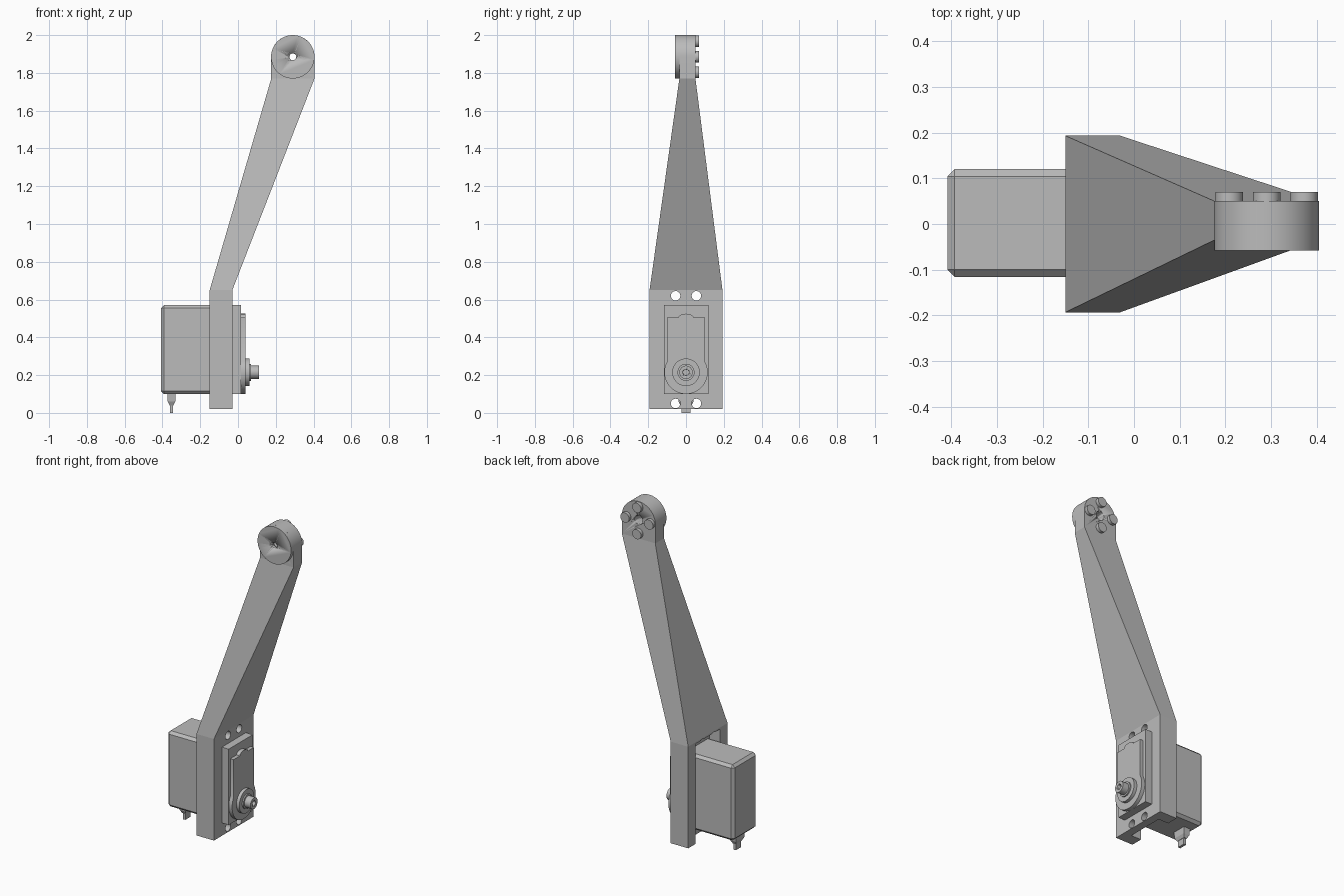
import bpy, bmesh
from math import pi, sin, cos, asin
from mathutils import Matrix, Vector

default = bpy.data.objects.get("Cube")
if default:
    bpy.data.objects.remove(default)

grey = bpy.data.materials.new("plain grey")
grey.use_nodes = True
COLOUR = (0.5, 0.5, 0.5, 1)
grey.diffuse_color = COLOUR
grey.node_tree.nodes["Principled BSDF"].inputs["Base Color"].default_value = COLOUR


def finish(name, bm, smooth=True):
    bmesh.ops.recalc_face_normals(bm, faces=bm.faces)
    mesh = bpy.data.meshes.new(name)
    bm.to_mesh(mesh)
    bm.free()
    mesh.materials.append(grey)
    ob = bpy.data.objects.new(name, mesh)
    bpy.context.collection.objects.link(ob)
    bpy.ops.object.select_all(action='DESELECT')
    ob.select_set(True)
    bpy.context.view_layer.objects.active = ob
    if smooth:
        bpy.ops.object.shade_smooth_by_angle(angle=0.5)
    return ob


def box(name, lo, hi, bevel=0):
    lo, hi = Vector(lo), Vector(hi)
    bm = bmesh.new()
    bmesh.ops.create_cube(bm, size=1, matrix=Matrix.Translation((lo + hi) / 2)
                          @ Matrix.Diagonal((*(hi - lo), 1)))
    if bevel:
        bmesh.ops.bevel(bm, geom=bm.edges[:], offset=bevel, segments=1, affect='EDGES')
    return finish(name, bm, False)


def rod(name, axis, start, end, radius, a, b):
    """Cylinder along X (a, b = y, z) or along Y (a, b = x, z)."""
    mid = (start + end) / 2
    place = (mid, a, b) if axis == 'X' else (a, mid, b)
    turn = Matrix.Rotation(pi / 2, 4, 'Y' if axis == 'X' else 'X')
    bm = bmesh.new()
    bmesh.ops.create_cone(bm, cap_ends=True, segments=48, radius1=radius, radius2=radius,
                          depth=end - start, matrix=Matrix.Translation(place) @ turn)
    return finish(name, bm)


def loft(name, rings):
    """Rectangular sections (x0, x1, y0, y1, z) joined into a solid."""
    bm = bmesh.new()
    loops = [[bm.verts.new(p) for p in ((x0, y0, z), (x1, y0, z), (x1, y1, z), (x0, y1, z))]
             for x0, x1, y0, y1, z in rings]
    for low, high in zip(loops, loops[1:]):
        for i in range(4):
            j = (i + 1) % 4
            bm.faces.new((low[i], low[j], high[j], high[i]))
    bm.faces.new(loops[0])
    bm.faces.new(loops[-1])
    return finish(name, bm, False)


def extrude(name, points, step):
    bm = bmesh.new()
    face = bm.faces.new([bm.verts.new(p) for p in points])
    made = bmesh.ops.extrude_face_region(bm, geom=[face], use_keep_orig=True)["geom"]
    bmesh.ops.translate(bm, verts=[v for v in made if isinstance(v, bmesh.types.BMVert)], vec=step)
    return finish(name, bm)


def cut(target, cutters):
    for cutter in cutters:
        cutter.hide_render = True
        mod = target.modifiers.new("cut", 'BOOLEAN')
        mod.operation, mod.solver, mod.object = 'DIFFERENCE', 'EXACT', cutter
        bpy.context.view_layer.objects.active = target
        bpy.ops.object.modifier_apply(modifier=mod.name)
        bpy.data.objects.remove(cutter)


# Arm: upright bracket that tapers up to a narrow neck
NECK_Y0, NECK_Y1, NECK_Z = -0.035, 0.05, 1.77
arm = loft("arm", [(-0.15, -0.03, -0.193, 0.193, 0.02), (-0.15, -0.03, -0.193, 0.193, 0.65),
                   (0.176, 0.405, NECK_Y0, NECK_Y1, NECK_Z)])
recess = box("recess_cutter", (-0.2, -0.118, -0.1), (-0.08, 0.12, 0.64))
holes = [rod("hole_cutter", 'X', -0.3, 0.1, 0.025, y, z)
         for y in (-0.055, 0.055) for z in (0.05, 0.62)]
cut(arm, [recess] + holes)

# Rounded arm head
HX, HZ, HR = 0.29, 1.885, 0.115
outline = [(HX - HR, NECK_Y0, NECK_Z), (HX + HR, NECK_Y0, NECK_Z)]
outline += [(HX + HR * cos(pi * i / 32), NECK_Y0, HZ + HR * sin(pi * i / 32)) for i in range(33)]
head = extrude("arm_head", outline, (0, NECK_Y1 - NECK_Y0, 0))
cut(head, [rod("hole_cutter", 'Y', -0.2, 0.2, 0.028, HX, HZ)])

# Round horn on the front of the head
disc = rod("horn_disc", 'Y', -0.058, NECK_Y0, HR, HX, HZ)
cut(disc, [rod("hole_cutter", 'Y', -0.2, 0.2, 0.018, HX, HZ)])

# Four bolts on the back of the head
for i in range(4):
    angle = i * pi / 2
    rod("bolt_%d" % (i + 1), 'Y', 0.04, 0.07, 0.03,
        HX + 0.082 * cos(angle), HZ + 0.082 * sin(angle))

# Servo case
box("servo_case", (-0.408, -0.116, 0.1), (0.017, 0.12, 0.57), 0.016)
box("servo_front", (-0.06, -0.116, 0.1), (0.017, 0.12, 0.57))

# Raised gear cover: round bottom, straight sides, small bump on top
GZ, GR, SIDE = 0.215, 0.115, 0.1
turn = asin(SIDE / GR)
cover = [(0.01, GR * sin(a), GZ - GR * cos(a))
         for a in [(pi - turn) * (i / 16 - 1) for i in range(33)]]
cover += [(0.01, SIDE, 0.505), (0.01, 0.04, 0.505)]
cover += [(0.01, 0.04 * cos(pi * i / 12), 0.505 + 0.02 * sin(pi * i / 12)) for i in range(1, 12)]
cover += [(0.01, -0.04, 0.505), (0.01, -SIDE, 0.505)]
extrude("gear_cover", cover, (0.03, 0, 0))

# Output shaft
rod("shaft_collar", 'X', 0.03, 0.06, 0.073, 0, GZ)
rod("shaft_step", 'X', 0.05, 0.068, 0.045, 0, GZ)
shaft = rod("output_shaft", 'X', 0.06, 0.11, 0.035, 0, GZ)
cut(shaft, [rod("hole_cutter", 'X', 0.08, 0.2, 0.016, 0, GZ)])

# Cable with its strain relief
loft("cable_grip", [(-0.362, -0.342, -0.03, 0.03, 0.04), (-0.372, -0.332, -0.04, 0.04, 0.06),
                    (-0.375, -0.329, -0.045, 0.045, 0.11)])
box("cable", (-0.36, -0.025, 0), (-0.344, 0.025, 0.05))
